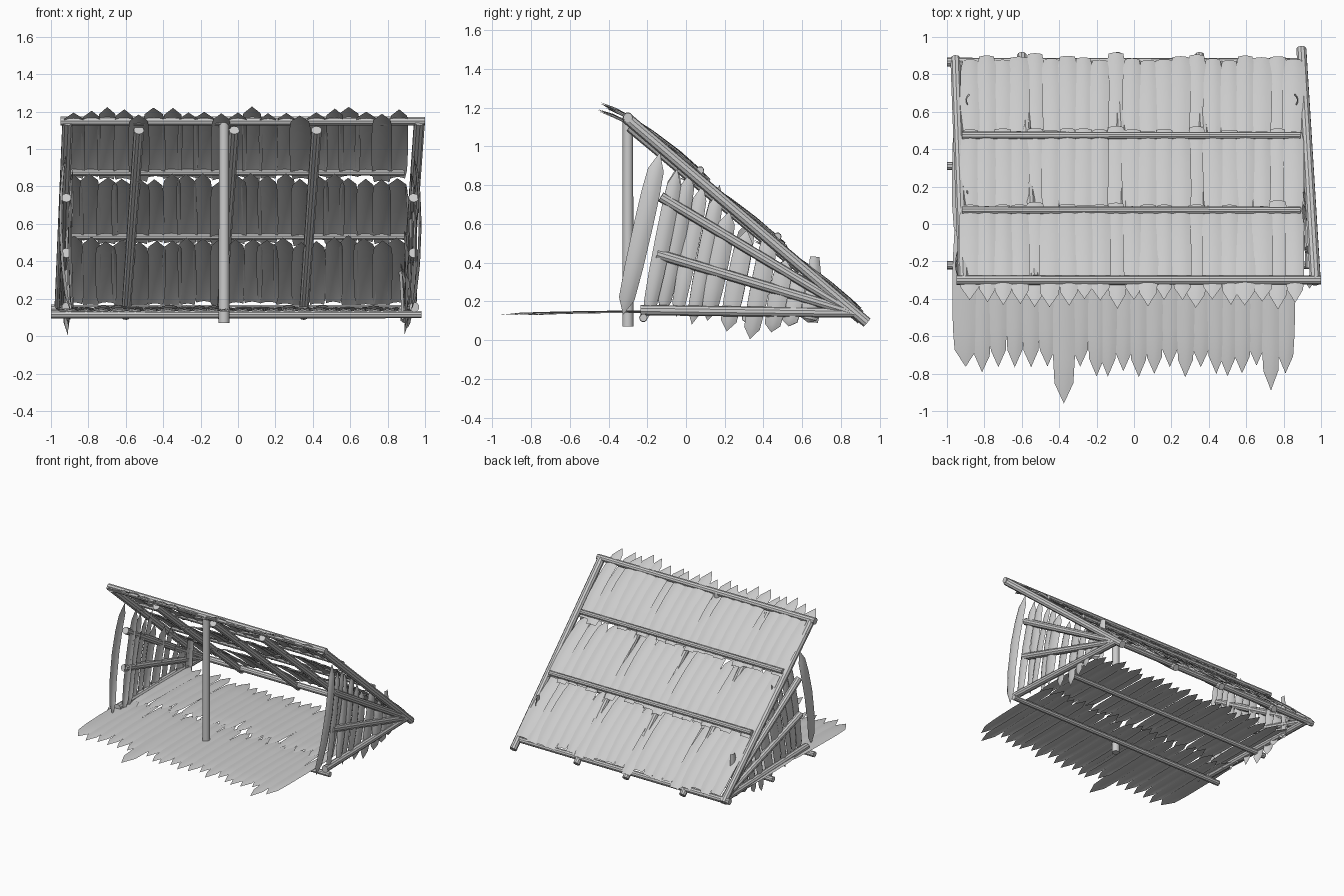
import bpy, bmesh, random
from mathutils import Vector as V

if "Cube" in bpy.data.objects:
    bpy.data.objects.remove(bpy.data.objects["Cube"])

random.seed(4)
R = random.uniform


def finish(bm, name, angle=0.6):
    me = bpy.data.meshes.new(name)
    bm.to_mesh(me)
    bm.free()
    ob = bpy.data.objects.new(name, me)
    bpy.context.collection.objects.link(ob)
    bpy.ops.object.select_all(action='DESELECT')
    ob.select_set(True)
    bpy.context.view_layer.objects.active = ob
    bpy.ops.object.shade_smooth_by_angle(angle=angle)
    return ob


def pole(name, a, b, r=0.026, sides=10):
    """Round log between two points."""
    a, b = V(a), V(b)
    d = b - a
    bm = bmesh.new()
    bmesh.ops.create_cone(bm, cap_ends=True, segments=sides, radius1=r,
                          radius2=r * 0.92, depth=d.length)
    q = V((0, 0, 1)).rotation_difference(d)
    for v in bm.verts:
        v.co = q @ v.co + (a + b) / 2
    return finish(bm, name)


# along-leaf stations: (position, relative width)
LEAF = [(0, 0.0), (0.1, 0.82), (0.3, 0.96), (0.55, 1.0), (0.75, 0.97), (0.89, 0.84), (1, 0.0)]
SLAT = [(0, 0.75), (0.1, 0.95), (0.3, 1.0), (0.55, 1.0), (0.75, 0.97), (0.88, 0.84), (1, 0.0)]


def leaf(bm, a, b, width, normal, bow=0.02, fold=0.012, shape=LEAF):
    """Long pointed leaf with a raised midrib, bowed along its normal."""
    a, b, n = V(a), V(b), V(normal)
    d = (b - a).normalized()
    side = d.cross(n).normalized()
    n = side.cross(d).normalized()
    rows = []
    for t, w in shape:
        c = a.lerp(b, t) + n * bow * 4 * t * (1 - t)
        if w == 0:
            rows.append([bm.verts.new(c)])
        else:
            rows.append([bm.verts.new(c + side * s * width / 2 * w + n * fold * (1 - s * s))
                         for s in (-1, -0.5, 0, 0.5, 1)])
    for p, q in zip(rows, rows[1:]):
        for i in range(4):
            if len(p) == 1:
                bm.faces.new((p[0], q[i + 1], q[i]))
            elif len(q) == 1:
                bm.faces.new((p[i], p[i + 1], q[0]))
            else:
                bm.faces.new((p[i], p[i + 1], q[i + 1], q[i]))


def roof_z(y):
    return 0.893 - 0.856 * y


UP = V((0, 0.65, 0.76))          # roof normal


def on_roof(x, y, off=0.0):
    return V((x, y, roof_z(y))) + UP * off


# main frame
pole("ridge_pole", (-0.95, -0.3, 1.15), (1.0, -0.3, 1.15), 0.026)
pole("back_pole", (-1.0, 0.865, 0.145), (0.88, 0.865, 0.145), 0.024)
pole("front_post", (-0.075, -0.3, 0.07), (-0.075, -0.3, 1.15), 0.029, 12)
pole("right_frame_pole", (0.97, -0.31, 1.15), (0.895, 0.935, 0.09), 0.03)
pole("left_frame_pole", (-0.91, -0.31, 1.15), (-0.955, 0.885, 0.135), 0.03)
pole("floor_beam_front", (-1.0, -0.22, 0.115), (0.98, -0.22, 0.115), 0.022)
pole("floor_beam_back", (-1.0, 0.31, 0.115), (0.88, 0.31, 0.115), 0.022)

# rafters under the roof and battens over it
for i, x in enumerate((-0.53, -0.02, 0.42)):
    pole(f"rafter_{i}", on_roof(x, -0.27, -0.03), on_roof(x - 0.07, 0.91, -0.01), 0.028)
for i, y in enumerate((0.05, 0.45)):
    pole(f"roof_batten_{i}", on_roof(-0.92, y, 0.035), on_roof(0.89, y, 0.035), 0.021)

# roof leaves: three overlapping rows, tips pointing up the slope
for k, (y0, y1, o0, o1, bow) in enumerate([(0.87, 0.41, 0.02, -0.02, 0.022),
                                           (0.48, 0.02, 0.02, -0.02, 0.022),
                                           (0.08, -0.40, 0.02, -0.03, 0.03)]):
    bm = bmesh.new()
    n = 21
    for i in range(n):
        x = -0.875 + 1.73 * i / (n - 1)
        big = 0.035 if i % 5 == 4 else 0.0
        leaf(bm, on_roof(x, y0 + R(-0.015, 0.01) + big * 0.5, o0 + R(0, 0.008)),
             on_roof(x + R(-0.01, 0.01), y1 + R(-0.02, 0.02) - big * 0.5, o1 - R(0, 0.01) - big),
             0.108 + R(-0.01, 0.012), UP, bow, 0.01, SLAT)
    finish(bm, f"roof_leaves_{k}")

# floor mat: two rows of leaves in three bundles
bm = bmesh.new()
for x0, x1, n in ((-0.9, -0.2, 9), (-0.14, 0.44, 8), (0.5, 0.81, 5)):
    for i in range(n):
        x = x0 + (x1 - x0) * i / (n - 1)
        w = 0.14 if x == -0.9 else 0.095
        tip = -0.79 + R(-0.03, 0.035)
        if x0 == -0.9 and i == 6:
            tip, w = -0.96, 0.12
        if x0 == 0.5 and i == 3:
            tip = -0.89
        z = 0.137 + R(0, 0.008)
        leaf(bm, (x + R(-0.01, 0.01), R(0.0, 0.08), z), (x, tip, 0.13), w, (0, 0, 1), 0.006, 0.008)
        leaf(bm, (x, R(0.62, 0.7), z), (x + R(-0.015, 0.015), R(-0.14, -0.06), z + 0.012),
             w, (0, 0, 1), 0.004, 0.008)
finish(bm, "floor_leaves")

# side walls: fan of poles plus upright leaves
WALL = [(-0.2, 0.11), (-0.125, 0.13), (-0.05, 0.12), (0.03, 0.08), (0.11, 0.10), (0.21, 0.045),
        (0.33, 0.005), (0.44, 0.04), (0.53, 0.07), (0.63, 0.09)]
for name, s, xf, xb in (("right", 1, 0.945, 0.9), ("left", -1, 0.915, 0.935)):
    def wx(y, off=0.0):
        return s * (xf + (xb - xf) * (y + 0.3) / 1.2 + off)

    for i, (y, z) in enumerate(((-0.13, 0.74), (-0.15, 0.445), (-0.235, 0.155))):
        pole(f"{name}_wall_pole_{i}", (wx(y), y, z), (wx(0.87), 0.87, 0.14), 0.027)
    bm = bmesh.new()
    # large leaf at the open front edge
    leaf(bm, (wx(-0.3, -0.02), -0.325, 0.13), (wx(-0.1, 0.0), -0.135, 0.97), 0.1,
         (s, 0, 0), 0.035, 0.015)
    for i, (y, z) in enumerate(WALL):
        dz = (roof_z(y) - z) / 1.171 - 0.02 + R(-0.03, 0.02)
        if i in (3, 6):
            dz += 0.06
        leaf(bm, (wx(y, -0.02 + R(-0.02, 0.02)), y, z),
             (wx(y, -0.03 + R(-0.015, 0.015)), y + 0.2 * dz, z + dz),
             0.085 + (0.015 if i > 3 else 0), (s, R(-0.2, 0.2), 0), 0.012, 0.014)
    # short stake leaf poking out through the thatch
    leaf(bm, (wx(0.66, -0.03), 0.655, 0.09), (wx(0.66, -0.05), 0.665, 0.43), 0.07,
         (s, 0.2, 0), 0.005, 0.012, SLAT[:-1] + [(1, 0.7)])
    finish(bm, f"{name}_wall_leaves")
